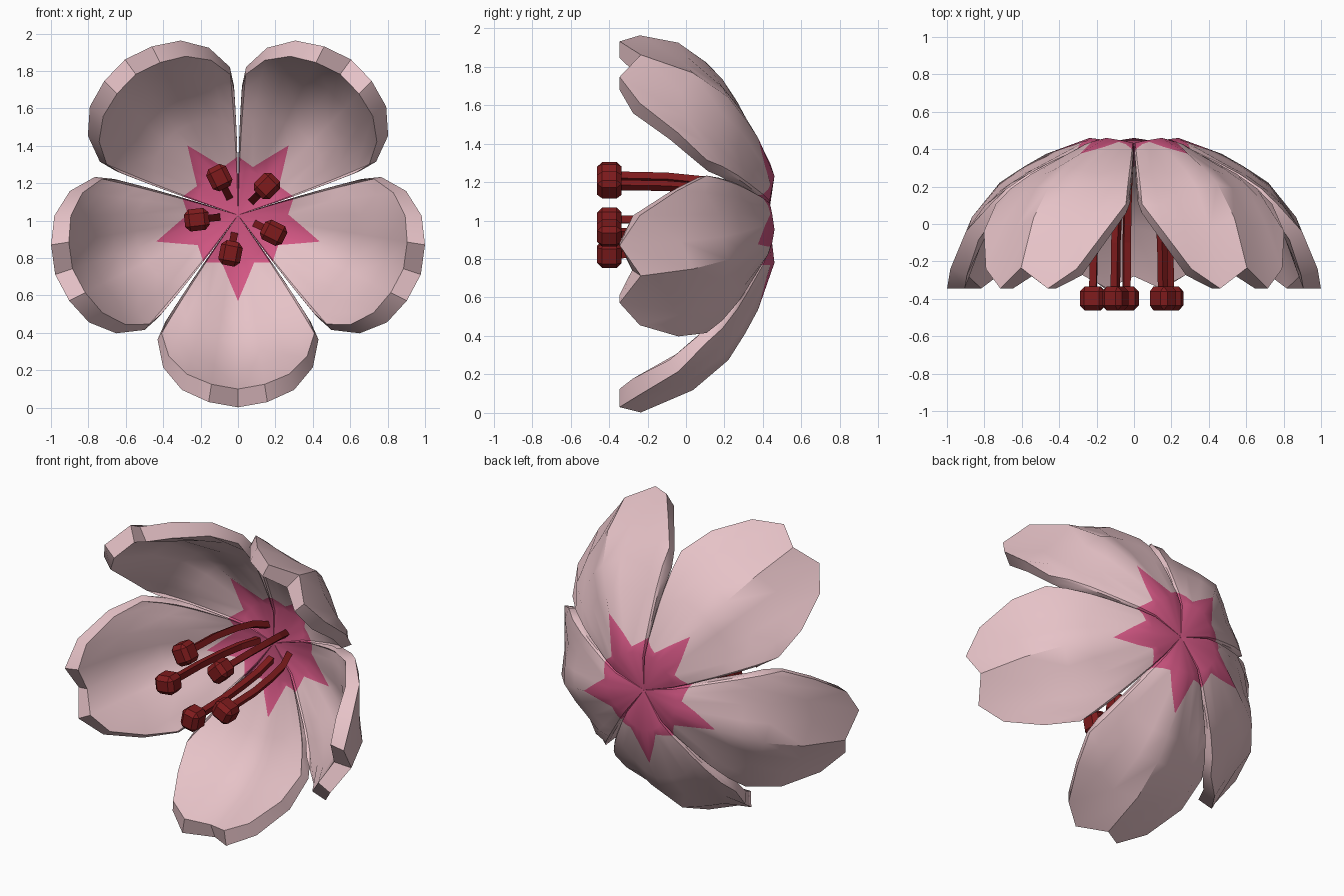
import bpy, bmesh, math
from mathutils import Vector, Matrix

if "Cube" in bpy.data.objects:
    bpy.data.objects.remove(bpy.data.objects["Cube"])

CZ = 1.03  # height of the flower centre


def material(name, rgb):
    m = bpy.data.materials.new(name)
    m.diffuse_color = (*rgb, 1)
    m.use_nodes = True
    m.node_tree.nodes["Principled BSDF"].inputs["Base Color"].default_value = m.diffuse_color
    return m


PINK = material("pale_pink", (0.79, 0.54, 0.57))
ROSE = material("deep_rose", (0.65, 0.095, 0.23))
RED = material("dark_red", (0.21, 0.011, 0.012))

# Half rim of a petal: along axis, across axis, y outside, inner scale, y inside
RIM = [(1.028, 0, -0.235, 0.905, -0.28), (1.0, 0.157, -0.345, 0.905, -0.345),
       (0.935, 0.30, -0.24, 0.91, -0.275), (0.815, 0.40, -0.04, 0.925, -0.085),
       (0.665, 0.43, 0.107, 0.95, 0.06), (0.57, 0.388, 0.17, 0.97, 0.115)]
# How far the petal has dropped forward at each fraction of its length
DROP = [(0.25, 0), (0.52, 0.144), (0.735, 0.345), (0.887, 0.61), (1, 1)]
STRAIGHT = [0, -0.05, 0.2, 0.45, 0.6, 0.6]      # flatter profile towards the sides
BASE = [0.25, 0.24, 0.23, 0.21, 0.175, 0.165]   # first row near the centre
STAR_OUT = [0.495, 0.35, 0.262, 0.26, 0.26, 0.26]  # edge of the rose star, back
STAR_IN = [0.46, 0.331, 0.254, 0.254, 0.254, 0.254]  # and front


def drop(s, k):
    h = 1
    for (a, x), (b, y) in zip(DROP, DROP[1:]):
        if s <= b:
            h = max(0, x + (y - x) * (s - a) / (b - a))
            break
    line = max(0, (s - 0.3) / 0.7)
    return h + STRAIGHT[k] * (line - h)


def finish(bm, name, mats, angle=None):
    bmesh.ops.recalc_face_normals(bm, faces=bm.faces)
    me = bpy.data.meshes.new(name)
    bm.to_mesh(me)
    bm.free()
    for m in mats:
        me.materials.append(m)
    ob = bpy.data.objects.new(name, me)
    bpy.context.collection.objects.link(ob)
    if angle:
        me.shade_smooth()
        me.set_sharp_from_angle(angle=math.radians(angle))
    return ob


def petal(i):
    ang = math.radians(270 + 72 * i)
    axis = Vector((math.cos(ang), 0, math.sin(ang)))
    side = Vector((-math.sin(ang), 0, math.cos(ang)))
    bm = bmesh.new()

    def place(u, v, y):
        return bm.verts.new(axis * u + side * v + Vector((0, y, CZ)))

    sheets = []
    for inner in (False, True):
        depth = 0.065 if inner else 0
        star = STAR_IN if inner else STAR_OUT
        centre = place(0, 0, 0.43 - depth)
        cols = []
        for k in range(-5, 6):
            n = abs(k)
            u, v, y, sc, yi = RIM[n]
            v = math.copysign(v, k)
            if inner:
                u, v, y = u * sc, v * sc, yi
            top = 0.46 - 0.006 * n - depth
            cols.append([place(u * s, v * s * (1 + 0.08 * (1 - s)), top - (top - y) * drop(s, n))
                         for s in (BASE[n] / u, star[n] / u, 0.6, 0.735, 0.887, 1)])
        for a, b in zip(cols, cols[1:]):
            bm.faces.new((centre, a[0], b[0])).material_index = 1
            for j in range(5):
                f = bm.faces.new((a[j], a[j + 1], b[j + 1], b[j]))
                f.material_index = 1 if j == 0 else 0
        sheets.append((centre, cols))
    # rim and the two side walls
    (c0, o), (c1, n) = sheets
    for k in range(10):
        bm.faces.new((o[k][5], o[k + 1][5], n[k + 1][5], n[k][5]))
    for k in (0, 10):
        bm.faces.new((c0, o[k][0], n[k][0], c1)).material_index = 1
        for j in range(5):
            f = bm.faces.new((o[k][j], o[k][j + 1], n[k][j + 1], n[k][j]))
            f.material_index = 1 if j == 0 else 0
    finish(bm, f"petal_{i + 1}", (PINK, ROSE), 33)


for i in range(5):
    petal(i)


# Stamens: a curved four-sided filament with a bevelled block at its end
def stamen(i, x, z):
    d = Vector((x, 0, z - CZ))
    r = d.length
    d.normalize()
    t = Vector((0, 1, 0)).cross(d)
    ctrl = [(0.115, 0.37), (0.4 * r + 0.075, 0.25), (0.87 * r, 0.1), (0.97 * r, -0.1), (r, -0.38)]
    bm = bmesh.new()
    rings = []
    for q, y in ctrl:
        p = d * q + Vector((0, y, CZ))
        tilt = Vector((0, 0.5 * max(0, y), 0))
        rings.append([bm.verts.new(p + (d + tilt) * a * 0.019 + t * b * 0.019)
                      for a, b in ((1, 1), (1, -1), (-1, -1), (-1, 1))])
    for a, b in zip(rings, rings[1:]):
        for j in range(4):
            bm.faces.new((a[j], a[(j + 1) % 4], b[(j + 1) % 4], b[j]))
    bm.faces.new(rings[0])
    bm.faces.new(rings[-1])
    finish(bm, f"filament_{i}", (RED,))

    bm = bmesh.new()
    bmesh.ops.create_cube(bm, size=1)
    bmesh.ops.scale(bm, vec=(0.132, 0.127, 0.118), verts=bm.verts)
    bmesh.ops.bevel(bm, geom=bm.edges[:], offset=0.026, segments=1, affect='EDGES')
    rot = Matrix.Rotation(-math.atan2(d.z, d.x), 4, 'Y')
    bm.transform(Matrix.Translation((x, -0.398, z)) @ rot)
    finish(bm, f"anther_{i}", (RED,))


for i, (x, z) in enumerate([(-0.1, 1.23), (0.155, 1.185), (-0.22, 1.005),
                            (0.19, 0.935), (-0.04, 0.825)], 1):
    stamen(i, x, z)
